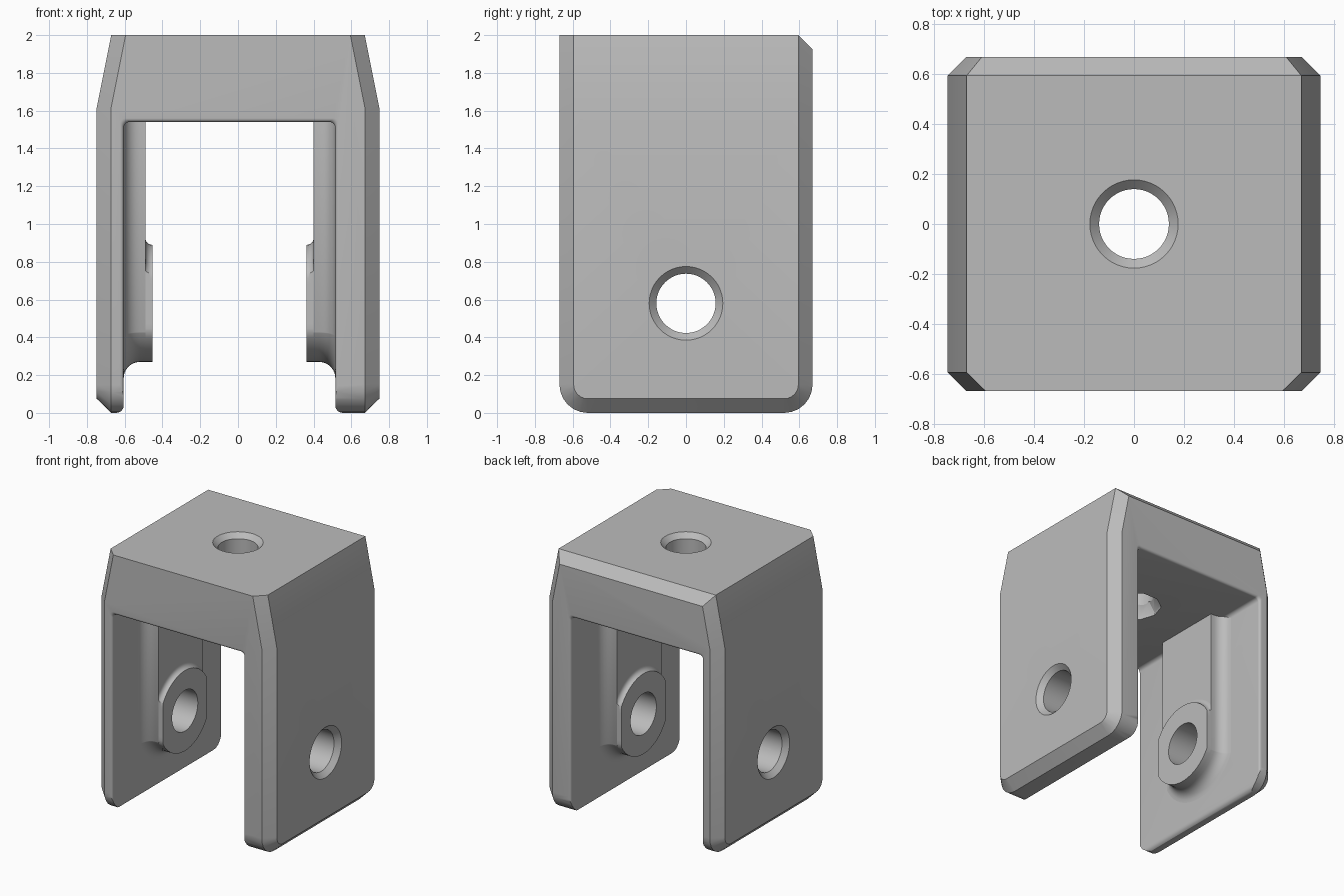
import bpy, bmesh
from math import sin, cos, pi, radians

if "Cube" in bpy.data.objects:
    bpy.data.objects.remove(bpy.data.objects["Cube"])

grey = bpy.data.materials.new("light_grey")
grey.use_nodes = True
COLOUR = (0.5, 0.5, 0.5, 1)
grey.diffuse_color = COLOUR
grey.node_tree.nodes["Principled BSDF"].inputs["Base Color"].default_value = COLOUR

CAVITY_X, CAVITY_HALF, CEILING = -0.045, 0.56, 1.54
HOLE_Z = 0.58
STEPS = 6


def make_object(name, bm):
    bmesh.ops.recalc_face_normals(bm, faces=bm.faces)
    mesh = bpy.data.meshes.new(name)
    bm.to_mesh(mesh)
    bm.free()
    mesh.materials.append(grey)
    obj = bpy.data.objects.new(name, mesh)
    bpy.context.collection.objects.link(obj)
    return obj


def loft(name, rings):
    """Skin a list of equal closed rings and cap both ends."""
    bm = bmesh.new()
    loops = [[bm.verts.new(p) for p in ring] for ring in rings]
    n = len(loops[0])
    for a, b in zip(loops, loops[1:]):
        for i in range(n):
            j = (i + 1) % n
            bm.faces.new((a[i], a[j], b[j], b[i]))
    bm.faces.new(loops[0])
    bm.faces.new(loops[-1])
    return make_object(name, bm)


def lathe(name, profile, place, sides=48):
    """Circular rings from (radius, position) pairs, placed along an axis."""
    angles = [2 * pi * i / sides for i in range(sides)]
    return loft(name, [[place(r * cos(a), r * sin(a), h) for a in angles]
                       for r, h in profile])


def cut(obj, cutters):
    bpy.context.view_layer.objects.active = obj
    for cutter in cutters:
        cutter.hide_render = True
        mod = obj.modifiers.new("cut", "BOOLEAN")
        mod.operation = "DIFFERENCE"
        mod.solver = "EXACT"
        mod.object = cutter
        bpy.ops.object.modifier_apply(modifier=mod.name)


def quarter(start=0.0):
    return [start + pi / 2 * i / STEPS for i in range(STEPS + 1)]


# Outer shell: chamfered, tapered convex block
def side_outline(half_y, bottom, radius):
    pts = [(half_y, 1.615)]
    pts += [(half_y - radius + radius * cos(a), bottom + radius - radius * sin(a))
            for a in quarter()]
    return pts + [(-y, z) for y, z in pts]


full = side_outline(0.67, 0, 0.15) + [(0.67, 1.925), (-0.67, 2)]
inset = side_outline(0.595, 0.075, 0.075) + [(0.595, 2), (-0.595, 2)]
bm = bmesh.new()
for outline, x in ((full, 0.672), (inset, 0.748)):
    for y, z in outline:
        taper = 0.077 * max(0, z - 1.615) / 0.385
        for side in (-1, 1):
            bm.verts.new((side * (x - taper), y, z))
hull = bmesh.ops.convex_hull(bm, input=bm.verts)
bmesh.ops.delete(bm, geom=[v for v in bm.verts if not v.link_faces], context="VERTS")
bmesh.ops.dissolve_limit(bm, angle_limit=radians(0.5), verts=bm.verts, edges=bm.edges)
clevis_body = make_object("clevis_body", bm)


# Open channel between the arms, with rounded rims
def channel_ring(y, d):
    lip, r = 0.04, 0.03
    half = [(CAVITY_HALF + lip + d, -0.1)]
    half += [(CAVITY_HALF + lip + d - lip * sin(a), lip - lip * cos(a)) for a in quarter()]
    half += [(CAVITY_HALF - r + d + r * cos(a), CEILING - r + d + r * sin(a))
             for a in quarter()]
    whole = half + [(-x, z) for x, z in reversed(half)]
    return [(CAVITY_X + x, y, z) for x, z in whole]


RIM = 0.02
edge = [(0.67 - RIM + RIM * sin(a), RIM - RIM * cos(a)) for a in quarter()] + [(0.8, RIM)]
stations = [(-y, d) for y, d in reversed(edge)] + edge
channel = loft("channel_cutter", [channel_ring(y, d) for y, d in stations])

# Countersunk pin hole through both arms, and stem hole in the top
pin_profile = [(0.245, 0.798), (0.157, 0.71)]
pin_profile = [(r, -x) for r, x in pin_profile] + pin_profile[::-1]
pin_hole = lathe("pin_hole_cutter", pin_profile, lambda u, v, h: (h, u, HOLE_Z + v))
stem_hole = lathe("stem_hole_cutter", [(0.14, 1.4), (0.14, 1.963), (0.217, 2.04)],
                  lambda u, v, h: (u, v, h))
stem_flare = lathe("stem_flare_cutter", [(0.2, 1.5), (0.19, 1.56), (0.135, 1.64)],
                   lambda u, v, h: (u, v, h), 10)
cut(clevis_body, [channel, pin_hole, stem_hole, stem_flare])

# Ribs and pin bosses on the inner faces of the arms
RIB_W, BOSS_R = 0.27, 0.31
RIB_T, BOSS_T, FILLET, NECK = 0.115, 0.152, 0.085, 0.035


def rib_outline(d):
    w, r = RIB_W + d, BOSS_R + d
    pts = [(w, CEILING + 0.01)]
    end = (r * r - w * w) ** 0.5
    for i in range(25):
        y = w * cos(pi * i / 24)
        drop = end if i in (0, 24) else (r * r - y * y) ** 0.5
        pts.append((y, HOLE_Z - drop))
    return pts + [(-w, CEILING + 0.01)]


def boss_outline(d):
    pts = []
    for i in range(64):
        a = 2 * pi * (i + 0.5) / 64
        r = BOSS_R + (d if sin(a) > 0 else 0)
        pts.append((max(-RIB_W, min(RIB_W, r * cos(a))), HOLE_Z + r * sin(a)))
    return pts


def fillet(r, base):
    return [(base + r - r * cos(a), r - r * sin(a)) for a in quarter()]


rib_levels = [(-0.02, FILLET)] + fillet(FILLET, 0) + [(RIB_T, 0)]
boss_levels = fillet(NECK, RIB_T) + [(BOSS_T, 0)]
parts = [clevis_body]
for side, label in ((1, "left"), (-1, "right")):
    for kind, outline, levels in (("rib", rib_outline, rib_levels),
                                  ("boss", boss_outline, boss_levels)):
        rings = [[(CAVITY_X + side * (CAVITY_HALF - t), y, z) for y, z in outline(d)]
                 for t, d in levels]
        part = loft(f"{label}_{kind}", rings)
        cut(part, [pin_hole])
        parts.append(part)

# Remove the cutters and shade the parts
for cutter in (channel, pin_hole, stem_hole, stem_flare):
    bpy.data.objects.remove(cutter)
bpy.ops.object.select_all(action="DESELECT")
for part in parts:
    part.select_set(True)
bpy.context.view_layer.objects.active = clevis_body
bpy.ops.object.shade_smooth_by_angle(angle=radians(30))
